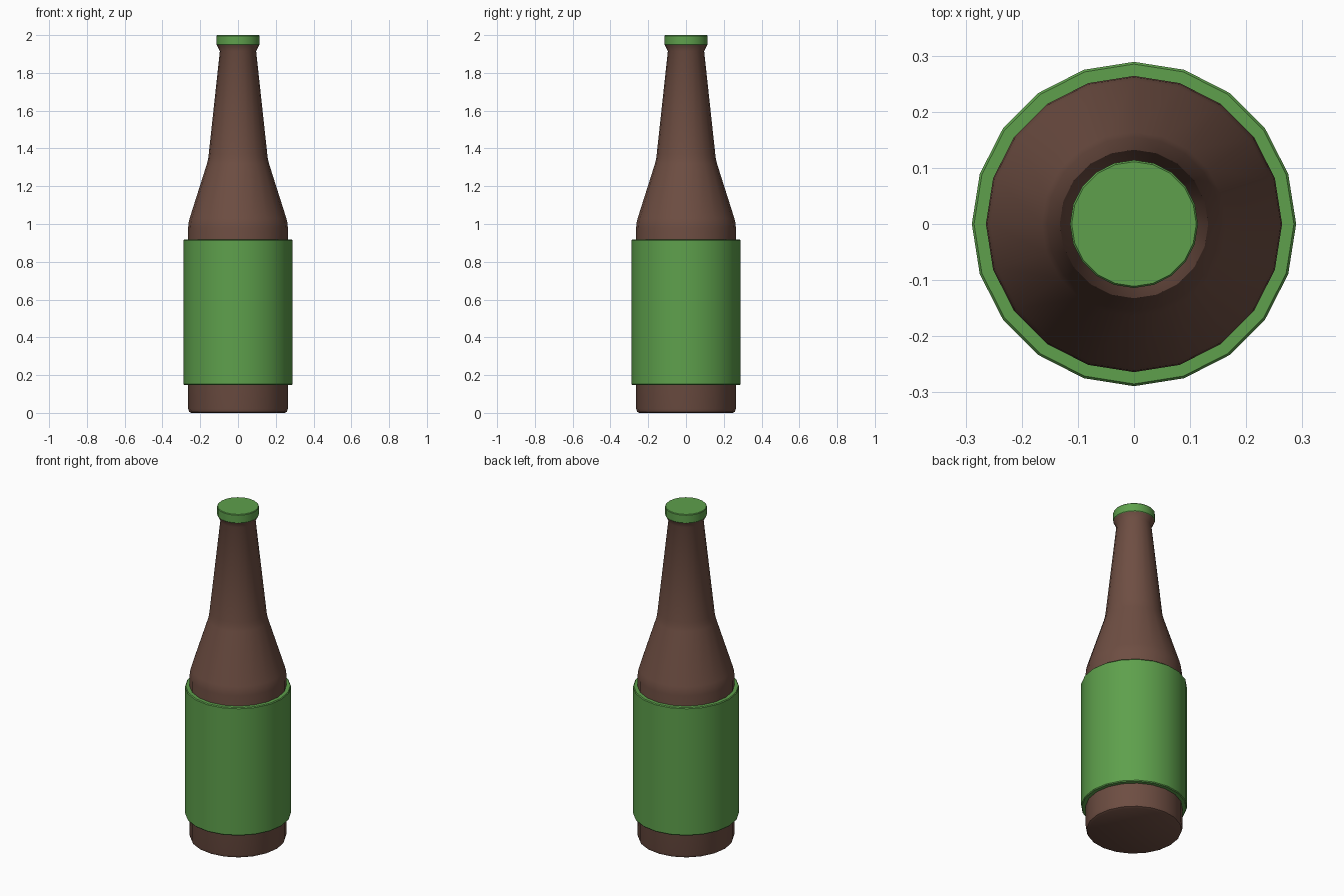
import bpy, bmesh, math

if "Cube" in bpy.data.objects:
    bpy.data.objects.remove(bpy.data.objects["Cube"])

SIDES = 20


def material(name, rgb):
    m = bpy.data.materials.new(name)
    m.diffuse_color = (*rgb, 1)
    m.use_nodes = True
    m.node_tree.nodes["Principled BSDF"].inputs["Base Color"].default_value = m.diffuse_color
    return m


brown = material("brown glass", (0.156, 0.076, 0.055))
green = material("green paper", (0.112, 0.352, 0.072))


def lathe(name, profile, mat, closed=False):
    """Revolve (radius, z) points about z; open profiles get end caps."""
    bm = bmesh.new()
    rings = [[bm.verts.new((r * math.cos(2 * math.pi * i / SIDES),
                            r * math.sin(2 * math.pi * i / SIDES), z))
              for i in range(SIDES)] for r, z in profile]
    pairs = list(zip(rings, rings[1:]))
    if closed:
        pairs.append((rings[-1], rings[0]))
    else:
        bm.faces.new(rings[0][::-1])
        bm.faces.new(rings[-1])
    for a, b in pairs:
        for i in range(SIDES):
            j = (i + 1) % SIDES
            bm.faces.new((a[i], a[j], b[j], b[i]))
    bmesh.ops.recalc_face_normals(bm, faces=bm.faces[:])
    mesh = bpy.data.meshes.new(name)
    bm.to_mesh(mesh)
    bm.free()
    ob = bpy.data.objects.new(name, mesh)
    bpy.context.collection.objects.link(ob)
    mesh.materials.append(mat)
    bpy.ops.object.select_all(action='DESELECT')
    ob.select_set(True)
    bpy.context.view_layer.objects.active = ob
    bpy.ops.object.shade_smooth_by_angle(angle=math.radians(35))
    return ob


# Bottle: base, straight body, shoulder, neck and lip
lathe("bottle_body", [(0.248, 0), (0.259, 0.006), (0.264, 0.022), (0.264, 0.98),
                      (0.262, 1.005), (0.256, 1.03), (0.164, 1.32), (0.158, 1.345),
                      (0.155, 1.37), (0.096, 1.915), (0.112, 1.947)], brown)

# Thick label sleeve around the body
lathe("label", [(0.262, 0.148), (0.285, 0.148), (0.289, 0.153), (0.289, 0.913),
                (0.285, 0.918), (0.262, 0.918)], green, closed=True)

# Cap on the neck
lathe("cap", [(0.110, 1.945), (0.114, 1.95), (0.114, 1.996), (0.111, 2.0)], green)
